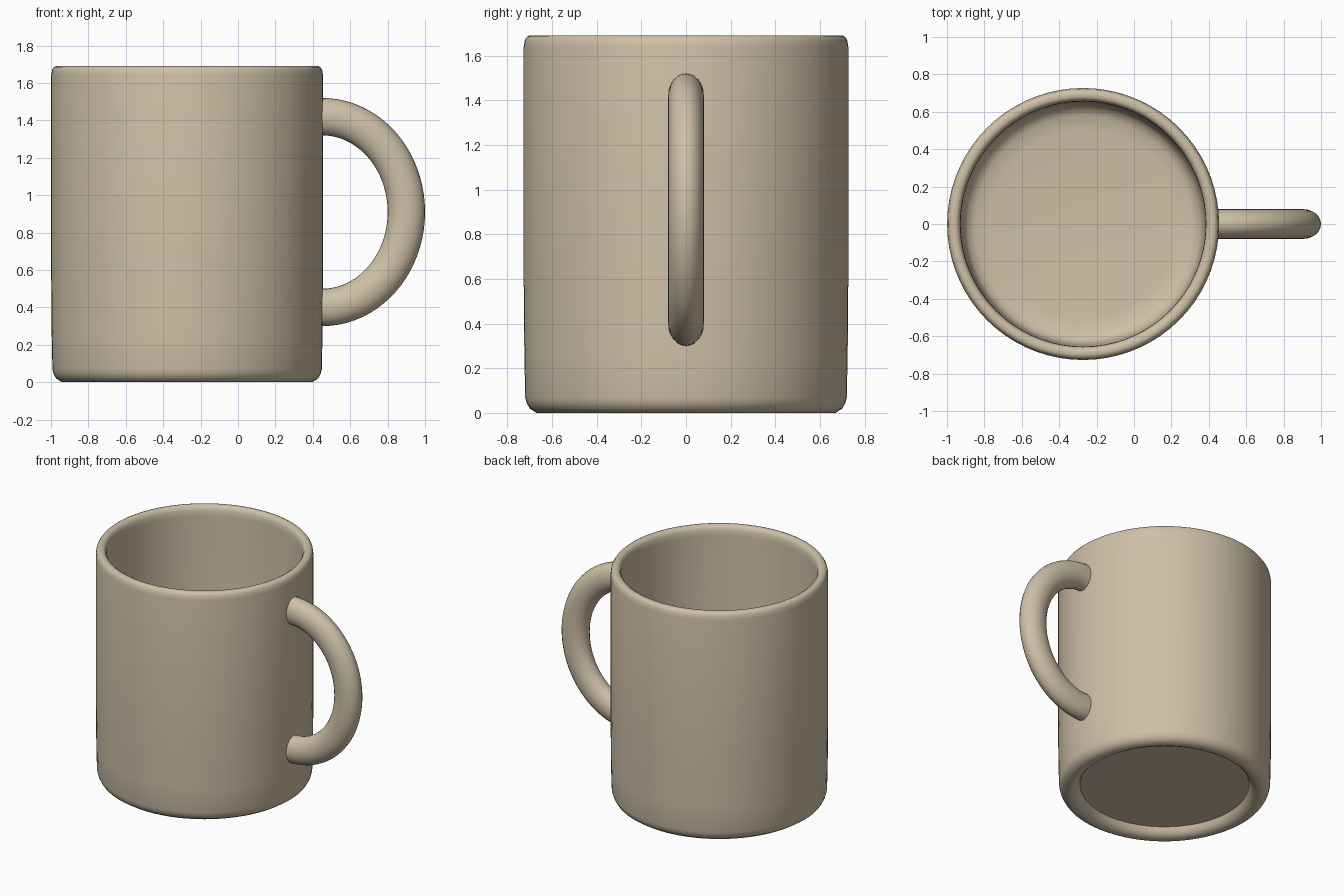
import bpy, bmesh
from math import sin, cos, pi, radians
from mathutils import Vector

cube = bpy.data.objects.get("Cube")
if cube:
    bpy.data.objects.remove(cube, do_unlink=True)

clay = bpy.data.materials.new("beige glaze")
clay.use_nodes = True
colour = (0.62, 0.53, 0.39, 1)
clay.diffuse_color = colour
clay.node_tree.nodes["Principled BSDF"].inputs["Base Color"].default_value = colour


def finish(name, bm, location):
    """Turn a bmesh into a smooth, coloured object."""
    bmesh.ops.recalc_face_normals(bm, faces=bm.faces)
    mesh = bpy.data.meshes.new(name)
    bm.to_mesh(mesh)
    bm.free()
    mesh.materials.append(clay)
    obj = bpy.data.objects.new(name, mesh)
    obj.location = location
    bpy.context.collection.objects.link(obj)
    bpy.ops.object.select_all(action='DESELECT')
    obj.select_set(True)
    bpy.context.view_layer.objects.active = obj
    bpy.ops.object.shade_smooth_by_angle(angle=radians(40))
    return obj


def lathe(name, profile, steps, location):
    """Spin a (radius, height) profile around z."""
    bm = bmesh.new()
    verts = [bm.verts.new((r, 0, z)) for r, z in profile]
    edges = [bm.edges.new(pair) for pair in zip(verts, verts[1:])]
    bmesh.ops.spin(bm, geom=verts + edges, cent=(0, 0, 0), axis=(0, 0, 1),
                   angle=2 * pi, steps=steps)
    bmesh.ops.remove_doubles(bm, verts=bm.verts, dist=0.0001)
    return finish(name, bm, location)


# Cup: recessed base, rounded foot, outer wall, lip, inner wall and floor
cup_profile = [
    (0, 0.06), (0.576, 0.06), (0.59, 0.03), (0.61, 0.01), (0.635, 0),
    (0.67, 0), (0.70, 0.02), (0.714, 0.045), (0.72, 0.07), (0.724, 0.25),
    (0.727, 0.6), (0.727, 1.64), (0.722, 1.67), (0.712, 1.685), (0.70, 1.69),
    (0.68, 1.69), (0.667, 1.682), (0.657, 1.66), (0.655, 1.62), (0.65, 0.3),
    (0.64, 0.2), (0.62, 0.16), (0.58, 0.14), (0.50, 0.13), (0, 0.13)]
lathe("cup", cup_profile, 72, (-0.272, 0, 0))

# Handle: an oval section swept along half an ellipse, ends set into the wall
REACH, RISE, SIDES, STEPS = 0.45, 0.51, 24, 40
path = [(Vector((-0.04, 0, RISE)), Vector((0, 0, 1)))]
for i in range(STEPS + 1):
    a = pi / 2 - pi * i / STEPS
    normal = Vector((cos(a) / REACH, 0, sin(a) / RISE)).normalized()
    path.append((Vector((REACH * cos(a), 0, RISE * sin(a))), normal))
path.append((Vector((-0.04, 0, -RISE)), Vector((0, 0, -1))))

bm = bmesh.new()
rings = []
for centre, normal in path:
    rings.append([bm.verts.new(centre + normal * 0.1 * cos(t) + Vector((0, 0.08 * sin(t), 0)))
                  for t in (2 * pi * k / SIDES for k in range(SIDES))])
for lower, upper in zip(rings, rings[1:]):
    for k in range(SIDES):
        n = (k + 1) % SIDES
        bm.faces.new((lower[k], lower[n], upper[n], upper[k]))
for end in (rings[0], rings[-1]):
    bm.faces.new(end)
finish("handle", bm, (0.45, 0, 0.91))
